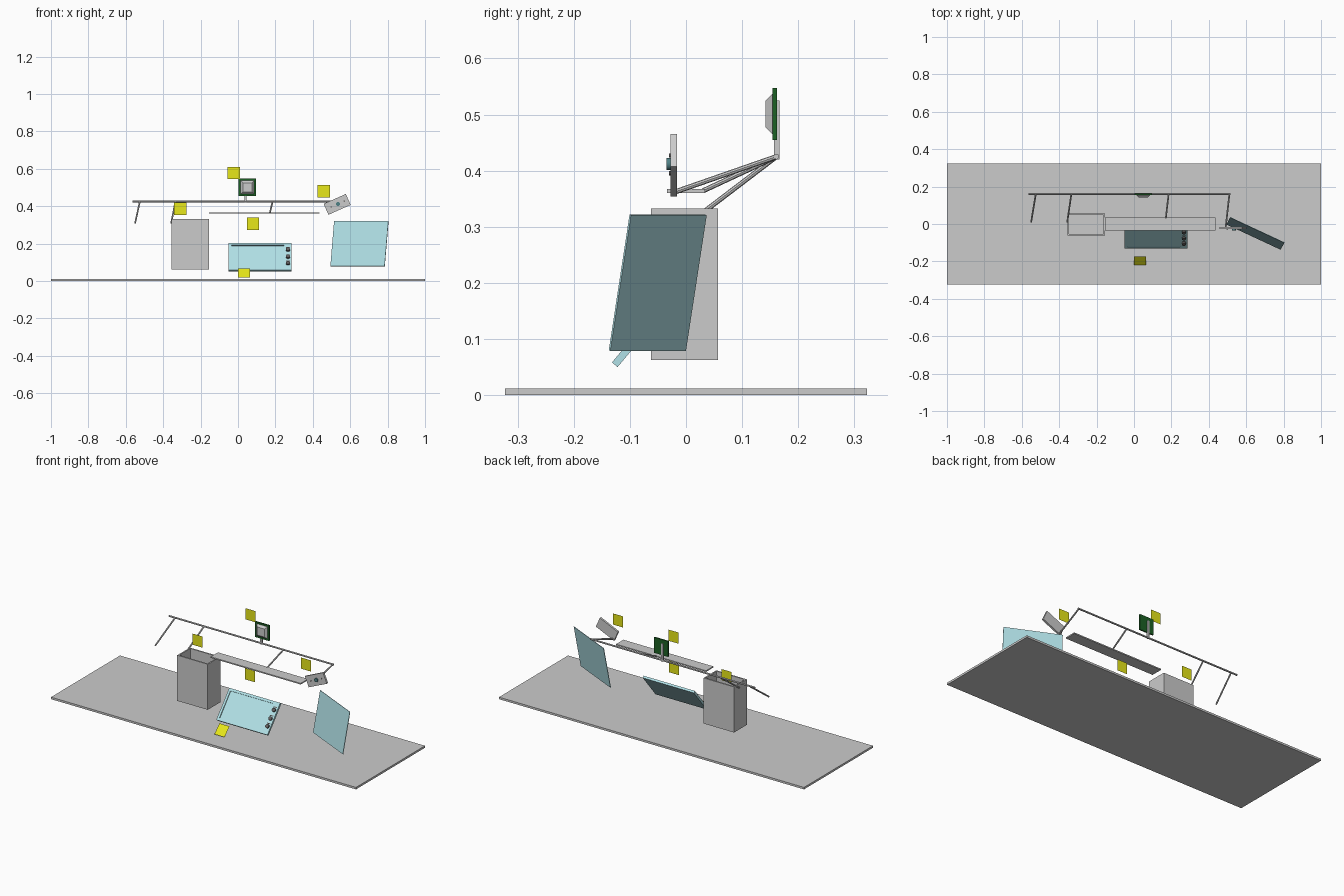
import bpy, math
from mathutils import Vector, Matrix

if "Cube" in bpy.data.objects:
    bpy.data.objects.remove(bpy.data.objects["Cube"])


def mat(name, r, g, b):
    m = bpy.data.materials.new(name)
    m.diffuse_color = (r, g, b, 1)
    m.use_nodes = True
    m.node_tree.nodes["Principled BSDF"].inputs["Base Color"].default_value = m.diffuse_color
    return m


GREY = mat("light_grey", .6, .6, .6)
BLUE = mat("pale_blue", .48, .82, .87)
YELLOW = mat("yellow", .8, .8, .01)
GREEN = mat("dark_green", .012, .12, .018)
DARK = mat("dark_grey", .12, .11, .11)
TEAL = mat("dark_teal", .08, .22, .24)


def mesh(name, verts, faces, m, frame=Matrix()):
    me = bpy.data.meshes.new(name)
    me.from_pydata([frame @ Vector(v) for v in verts], [], faces)
    me.materials.append(m)
    ob = bpy.data.objects.new(name, me)
    bpy.context.collection.objects.link(ob)
    return ob


def box(name, lo, hi, m, frame=Matrix()):
    v = [(x, y, z) for z in (lo[2], hi[2]) for y in (lo[1], hi[1]) for x in (lo[0], hi[0])]
    f = [(0, 2, 3, 1), (4, 5, 7, 6), (0, 1, 5, 4), (2, 6, 7, 3), (0, 4, 6, 2), (1, 3, 7, 5)]
    return mesh(name, v, f, m, frame)


def rod(name, a, b, r, m, n=8):
    a, b = Vector(a), Vector(b)
    d = b - a
    bpy.ops.mesh.primitive_cylinder_add(vertices=n, radius=r, depth=d.length)
    ob = bpy.context.object
    ob.name = name
    ob.matrix_world = Matrix.Translation((a + b) / 2) @ d.to_track_quat('Z', 'Y').to_matrix().to_4x4()
    ob.data.materials.append(m)
    bpy.ops.object.shade_smooth_by_angle()
    return ob


# Base plate and long shelf
box("base_plate", (-1, -.323, 0), (1, .323, .012), GREY)
box("shelf", (-.155, -.034, .36), (.435, .034, .367), GREY)

# Open-topped bin: floor and four walls
x0, x1, y0, y1, z0, z1, t = -.355, -.155, -.062, .057, .063, .333, .008
o = [(x0, y0), (x1, y0), (x1, y1), (x0, y1)]
i = [(x0 + t, y0 + t), (x1 - t, y0 + t), (x1 - t, y1 - t), (x0 + t, y1 - t)]
rings = [[(x, y, z0) for x, y in o], [(x, y, z1) for x, y in o],
         [(x, y, z1) for x, y in i], [(x, y, z0 + t) for x, y in i]]
faces = [(3, 2, 1, 0), (12, 13, 14, 15)]
for k in range(3):
    for j in range(4):
        n = (j + 1) % 4
        faces.append((k * 4 + j, k * 4 + n, k * 4 + 4 + n, k * 4 + 4 + j))
mesh("open_bin", sum(rings, []), faces, GREY)

# Back rail with four hanging arms
rod("back_rail", (-.565, .161, .425), (.515, .161, .425), .005, GREY)
arms = [((-.525, .161, .425), (-.55, .01, .31)),
        ((-.335, .161, .425), (-.357, .01, .31)),
        ((.185, .161, .425), (.17, .03, .364)),
        ((.51, .161, .425), (.49, -.02, .362))]
for k, (a, b) in enumerate(arms):
    rod(f"rail_arm_{k + 1}", a, b, .0045, GREY)

# Tilted screen, local x = width, y = up the slope, z = outward
F = Matrix.Translation((-.05, -.122, .05)) @ Matrix.Rotation(math.radians(50), 4, 'X')
W, H = .335, .188
box("screen_slab", (0, 0, 0), (W, H, .008), BLUE, F)
for nm, lo, hi in [("left", (0, 0), (.014, H)), ("right", (.295, 0), (W, H)),
                   ("bottom", (.014, 0), (.295, .014)), ("top", (.014, H - .014), (.295, H))]:
    box("screen_rim_" + nm, (*lo, .008), (*hi, .013), BLUE, F)
for k, y in enumerate((.045, .09, .14)):
    rod(f"screen_knob_{k + 1}", F @ Vector((.317, y, .012)), F @ Vector((.317, y, .022)), .011, DARK, 16)
    box(f"knob_label_{k + 1}", (.306, y + .015, .013), (.328, y + .02, .014), DARK, F)

# Leaning sheet at the right
u, v = Vector((.29, -.135, 0)), Vector((.02, .037, .242))
n = u.cross(v).normalized() * .003
c = Vector((.495, 0, .079))
S = Matrix.Translation(c) @ Matrix((u, v, n)).transposed().to_4x4()
box("leaning_sheet", (0, 0, 0), (1, 1, 1), BLUE, S)

# Small tilted controller
C = Matrix.Translation((.53, -.022, .41)) @ Matrix.Rotation(math.radians(-24), 4, 'Y')
box("controller_body", (-.065, -.006, -.032), (.065, .006, .032), GREY, C)
rod("controller_dial", C @ Vector((.005, -.005, 0)), C @ Vector((.005, -.013, 0)), .011, TEAL, 16)
for k, x in enumerate((-.035, .042)):
    rod(f"controller_button_{k + 1}", C @ Vector((x, -.005, 0)), C @ Vector((x, -.008, 0)), .004, DARK, 12)

# Square sign on a post, with a tapered front block
cx, cz = .05, .501
box("sign_post", (.035, .157, .42), (.046, .167, .525), GREY)
box("sign_board", (cx - .046, .154, cz - .046), (cx + .046, .162, cz + .046), GREEN)
p = [(-1, -1), (1, -1), (1, 1), (-1, 1)]
verts = [(cx + a * .036, .154, cz + b * .036) for a, b in p] + \
        [(cx + a * .024, .142, cz + b * .024) for a, b in p]
mesh("sign_block", verts, [(4, 5, 6, 7), (3, 2, 1, 0)] +
     [(j, (j + 1) % 4, (j + 1) % 4 + 4, j + 4) for j in range(4)], GREY)

# Yellow square notes: four upright, one tilted
h = .033
notes = [(-.022, .15, .578, 90), (.459, -.02, .48, 90), (-.309, .06, .386, 90),
         (.08, 0, .307, 90), (.032, -.196, .043, 45)]
for k, (x, y, z, a) in enumerate(notes):
    N = Matrix.Translation((x, y, z)) @ Matrix.Rotation(math.radians(a), 4, 'X')
    mesh(f"note_{k + 1}", [(a * h, b * h, 0) for a, b in p], [(0, 1, 2, 3)], YELLOW, N)
